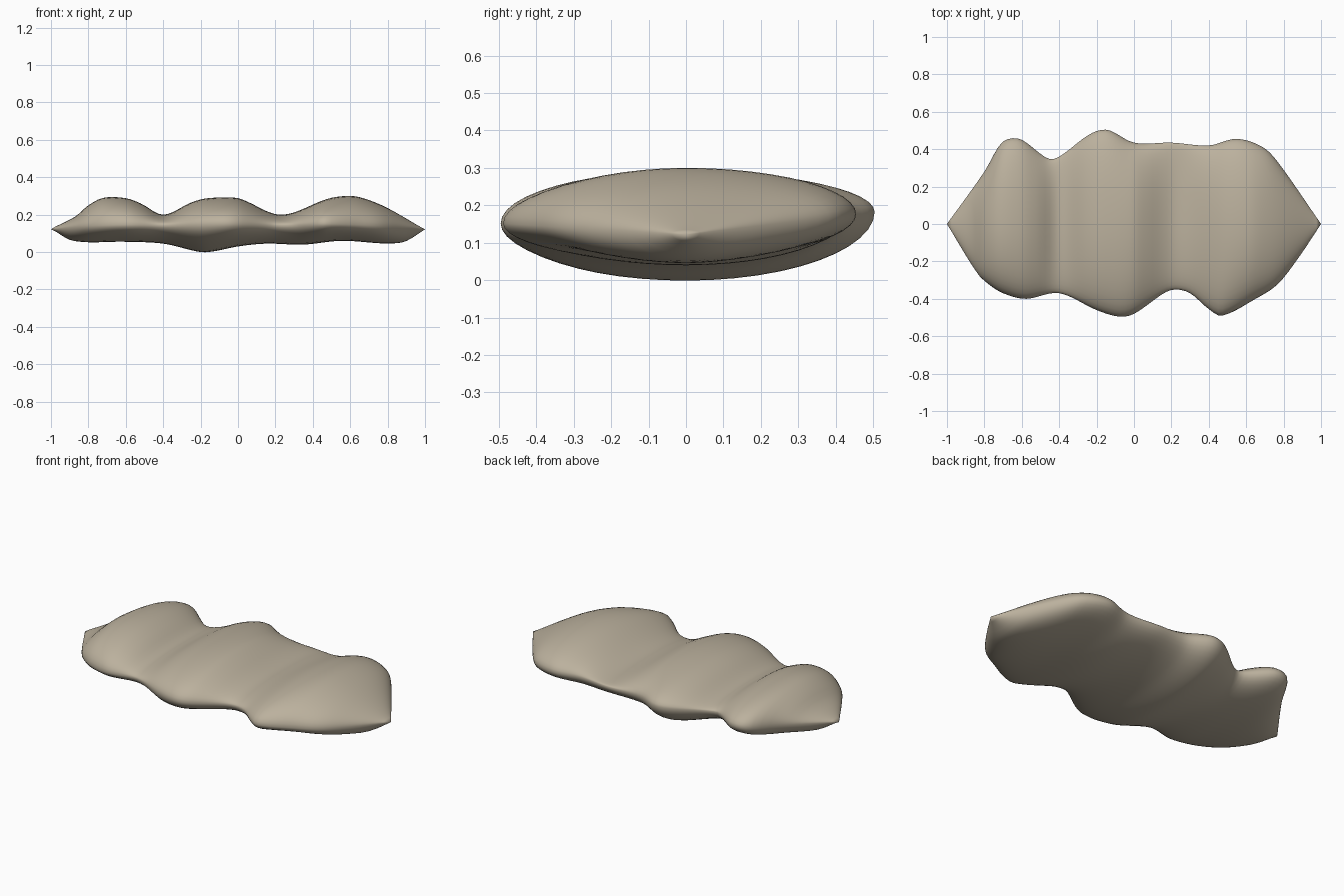
import bpy
import bmesh
from math import cos, sin, pi

default_cube = bpy.data.objects.get("Cube")
if default_cube:
    bpy.data.objects.remove(default_cube, do_unlink=True)

# Outline curves along the length of the pad: (position, value)
ridge = [(-1, .125), (-.87, .19), (-.8, .25), (-.72, .29), (-.6, .288), (-.52, .26),
         (-.4, .2), (-.25, .265), (-.17, .287), (-.01, .29), (.06, .265), (.15, .22),
         (.22, .2), (.3, .212), (.48, .285), (.6, .3), (.68, .285), (.8, .235), (1, .12)]
belly = [(-1, .125), (-.88, .06), (-.6, .055), (-.4, .045), (-.2, 0), (-.13, .004),
         (0, .03), (.15, .045), (.35, .04), (.55, .06), (.87, .05), (1, .12)]
back_edge = [(-1, 0), (-.8, .28), (-.72, .42), (-.67, .455), (-.6, .45), (-.46, .35),
             (-.4, .36), (-.26, .465), (-.19, .5), (-.13, .5), (0, .435), (.2, .435),
             (.4, .42), (.55, .455), (.69, .41), (.77, .33), (1, 0)]
front_edge = [(-1, 0), (-.84, .26), (-.78, .32), (-.7, .37), (-.58, .4), (-.4, .37),
              (-.2, .46), (-.08, .495), (0, .48), (.16, .37), (.22, .35), (.3, .37),
              (.4, .455), (.47, .49), (.65, .4), (.77, .32), (.88, .18), (1, 0)]


def slope(curve, i):
    """Slope of the curve at one of its points, taken from its neighbours."""
    (xa, va), (xb, vb) = curve[max(i - 1, 0)], curve[min(i + 1, len(curve) - 1)]
    return (vb - va) / (xb - xa)


def sample(curve, x):
    """Smooth value of the curve at x."""
    i = max(k for k in range(len(curve) - 1) if curve[k][0] <= x)
    (xa, va), (xb, vb) = curve[i], curve[i + 1]
    span = xb - xa
    t = (x - xa) / span
    ease = t * t * (3 - 2 * t)
    start = slope(curve, i) * t * (1 - t) ** 2
    end = slope(curve, i + 1) * t * t * (t - 1)
    return va + (vb - va) * ease + span * (start + end)


def section_point(x, angle):
    """Point on the rounded cross-section at x; the back rim sits a little higher."""
    across, up = cos(angle), sin(angle)
    reach = sample(back_edge if across > 0 else front_edge, x)
    rim = .122 + reach * (.12 if across > 0 else .06)
    height = sample(ridge if up > 0 else belly, x)
    return x, across * reach, rim + (height - rim) * abs(up)


# Loft the three-lobed cushion from tip to tip
stations, sides = 80, 48
bm = bmesh.new()
rings = []
for s in range(1, stations):
    x = -1 + 2 * s / stations
    rings.append([bm.verts.new(section_point(x, 2 * pi * k / sides)) for k in range(sides)])
for ring, following in zip(rings, rings[1:]):
    for k in range(sides):
        n = (k + 1) % sides
        bm.faces.new((ring[k], ring[n], following[n], following[k]))

# Close both pointed ends
for tip_x, ring in ((-1, rings[0]), (1, rings[-1])):
    tip = bm.verts.new((tip_x, 0, .122))
    for k in range(sides):
        bm.faces.new((tip, ring[k], ring[(k + 1) % sides]))
bmesh.ops.recalc_face_normals(bm, faces=bm.faces)
for face in bm.faces:
    face.smooth = True

mesh = bpy.data.meshes.new("lumpy_body")
bm.to_mesh(mesh)
bm.free()
body = bpy.data.objects.new("lumpy_body", mesh)
bpy.context.collection.objects.link(body)

# Single warm stone colour
stone = bpy.data.materials.new("warm_beige")
stone.use_nodes = True
colour = (.5, .44, .34, 1)
stone.diffuse_color = colour
stone.node_tree.nodes["Principled BSDF"].inputs["Base Color"].default_value = colour
mesh.materials.append(stone)
